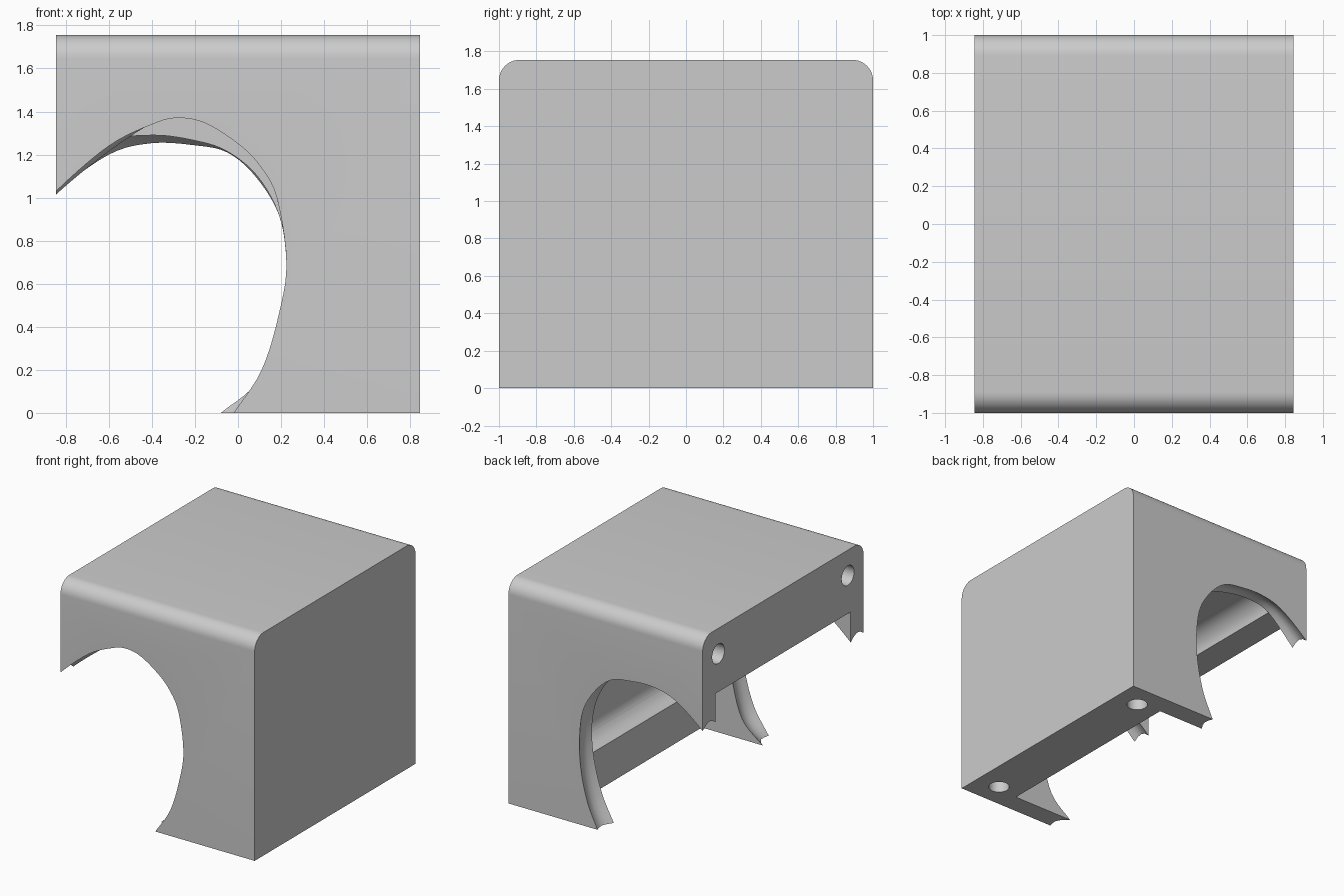
import bpy, bmesh, math
from mathutils import Vector, Matrix

cube = bpy.data.objects.get("Cube")
if cube:
    bpy.data.objects.remove(cube, do_unlink=True)

HALF_X, HALF_Y, TOP = 0.845, 1.0, 1.755
INNER_Y = 0.84      # inside faces of the end walls
BACK_X = 0.45       # inside face of the thick wall
CEILING = 1.255

grey = bpy.data.materials.new("plain grey")
grey.use_nodes = True
grey.diffuse_color = (0.6, 0.6, 0.6, 1)
bsdf = next(n for n in grey.node_tree.nodes if n.type == "BSDF_PRINCIPLED")
bsdf.inputs["Base Color"].default_value = grey.diffuse_color


def finish(name, bm):
    bmesh.ops.recalc_face_normals(bm, faces=bm.faces[:])
    mesh = bpy.data.meshes.new(name)
    bm.to_mesh(mesh)
    bm.free()
    obj = bpy.data.objects.new(name, mesh)
    bpy.context.collection.objects.link(obj)
    mesh.materials.append(grey)
    return obj


def box(name, low, high, radius=0, round_above=0):
    """Box whose lengthwise x or y edges above a height can be rounded."""
    bm = bmesh.new()
    bmesh.ops.create_cube(bm, size=1)
    low, high = Vector(low), Vector(high)
    for v in bm.verts:
        v.co = [a + (b - a) * (c + 0.5) for a, b, c in zip(low, high, v.co)]
    if radius:
        along = 0 if round_above > 0 else 1
        edges = [e for e in bm.edges
                 if min(v.co.z for v in e.verts) > round_above
                 and abs(e.verts[0].co[along] - e.verts[1].co[along]) > 0.01
                 and abs(e.verts[0].co.z - e.verts[1].co.z) < 0.01]
        bmesh.ops.bevel(bm, geom=edges, offset=radius, segments=10,
                        profile=0.5, affect="EDGES")
    return finish(name, bm)


def cylinder(name, centre, radius, depth, axis, sides):
    bm = bmesh.new()
    turn = Vector((0, 0, 1)).rotation_difference(Vector(axis)).to_matrix().to_4x4()
    bmesh.ops.create_cone(bm, cap_ends=True, segments=sides, radius1=radius,
                          radius2=radius, depth=depth,
                          matrix=Matrix.Translation(centre) @ turn)
    return finish(name, bm)


def smooth_path(points, steps=5):
    """Catmull-Rom curve through the points."""
    pts = [Vector(p) for p in points]
    pts = [2 * pts[0] - pts[1]] + pts + [2 * pts[-1] - pts[-2]]
    path = []
    for a, b, c, d in zip(pts, pts[1:], pts[2:], pts[3:]):
        for i in range(steps):
            t = i / steps
            path.append(b + 0.5 * t * (c - a + t * (2 * a - 5 * b + 4 * c - d
                        + t * (3 * (b - c) + d - a))))
    return path + [pts[-2]]


def between(outer, inner, t, grow):
    """Profile part way through the wall, hollowed outwards a little."""
    centre = Vector((-0.35, 0.6))
    mixed = [Vector(a).lerp(Vector(b), t) for a, b in zip(outer, inner)]
    return [p + (p - centre).normalized() * grow for p in mixed]


def loft(name, sections):
    """Solid through (y, profile) sections, closed on the open side."""
    bm = bmesh.new()
    rings = []
    for y, profile in sections:
        path = smooth_path(profile) + [Vector((-1.2, -0.2))]
        rings.append([bm.verts.new((p.x, y, p.y)) for p in path])
    n = len(rings[0])
    for r, s in zip(rings, rings[1:]):
        for i in range(n):
            j = (i + 1) % n
            bm.faces.new((r[i], r[j], s[j], s[i]))
    bm.faces.new(rings[0])
    bm.faces.new(rings[-1])
    bmesh.ops.triangulate(bm, faces=bm.faces[:])
    return finish(name, bm)


# Housing block with the two long top edges rounded
housing = box("housing", (-HALF_X, -HALF_Y, 0), (HALF_X, HALF_Y, TOP), 0.11, 1)

# Inner cavity: open box plus a round-edged chamber along its length
cutters = [
    box("cavity", (-1.2, -INNER_Y, -0.2), (BACK_X, INNER_Y, CEILING)),
    box("chamber", (-0.62, -INNER_Y, 0.32), (0.6, INNER_Y, 1.405), 0.15, -1),
]

# Organic openings in the end walls, as (x, z) edges from side to foot
front_outer = [(-1.1, 0.76), (-0.845, 1.03), (-0.6, 1.24), (-0.4, 1.34),
               (-0.28, 1.37), (-0.15, 1.345), (0, 1.25), (0.1, 1.15),
               (0.18, 1), (0.225, 0.7), (0.19, 0.46), (0.11, 0.2),
               (-0.02, 0), (-0.12, -0.15)]
front_inner = [(-1.1, 0.76), (-0.845, 1.015), (-0.6, 1.215), (-0.4, 1.345),
               (-0.28, 1.378), (-0.15, 1.355), (0, 1.26), (0.1, 1.16),
               (0.18, 1), (0.225, 0.7), (0.19, 0.46), (0.1, 0.16),
               (-0.08, 0), (-0.2, -0.1)]
back_outer = [(-1.1, 0.76), (-0.845, 1.02), (-0.6, 1.2), (-0.4, 1.253),
              (-0.2, 1.243), (-0.05, 1.21), (0.08, 1.1), (0.19, 0.92),
              (0.225, 0.7), (0.216, 0.45), (0.16, 0.2), (0.07, 0),
              (0.01, -0.13)]
back_inner = [(-1.1, 0.76), (-0.845, 1.03), (-0.6, 1.25), (-0.4, 1.29),
              (-0.2, 1.265), (-0.05, 1.215), (0.09, 1.1), (0.19, 0.92),
              (0.23, 0.7), (0.21, 0.45), (0.14, 0.2), (0.04, 0),
              (-0.02, -0.13)]
for side, name, outer, inner in ((-1, "front_opening", front_outer, front_inner),
                                 (1, "back_opening", back_outer, back_inner)):
    steps = [(i / 4, 0.03 * math.sin(math.pi * i / 4)) for i in range(5)]
    wall = [(side * (HALF_Y + (INNER_Y - HALF_Y) * t),
             between(outer, inner, t, grow)) for t, grow in steps]
    cutters.append(loft(name, [(side * 1.1, outer)] + wall
                        + [(side * 0.8, inner)]))

# Blind screw holes: two in the open side, two in the base
for y in (-0.805, 0.805):
    cutters.append(cylinder("side_screw_hole", (-HALF_X, y, 1.555), 0.077, 0.8,
                            (1, 0, 0), 32))
    cutters.append(cylinder("base_screw_hole", (0.645, y, 0), 0.077, 0.8,
                            (0, 0, 1), 32))

# Cut everything out of the block
bpy.ops.object.select_all(action="DESELECT")
bpy.context.view_layer.objects.active = housing
housing.select_set(True)
for cutter in cutters:
    cutter.hide_render = True
    mod = housing.modifiers.new(cutter.name, "BOOLEAN")
    mod.operation = "DIFFERENCE"
    mod.solver = "EXACT"
    mod.object = cutter
    bpy.ops.object.modifier_apply(modifier=mod.name)
for cutter in cutters:
    bpy.data.objects.remove(cutter, do_unlink=True)

bpy.ops.object.shade_smooth_by_angle(angle=math.radians(30))
